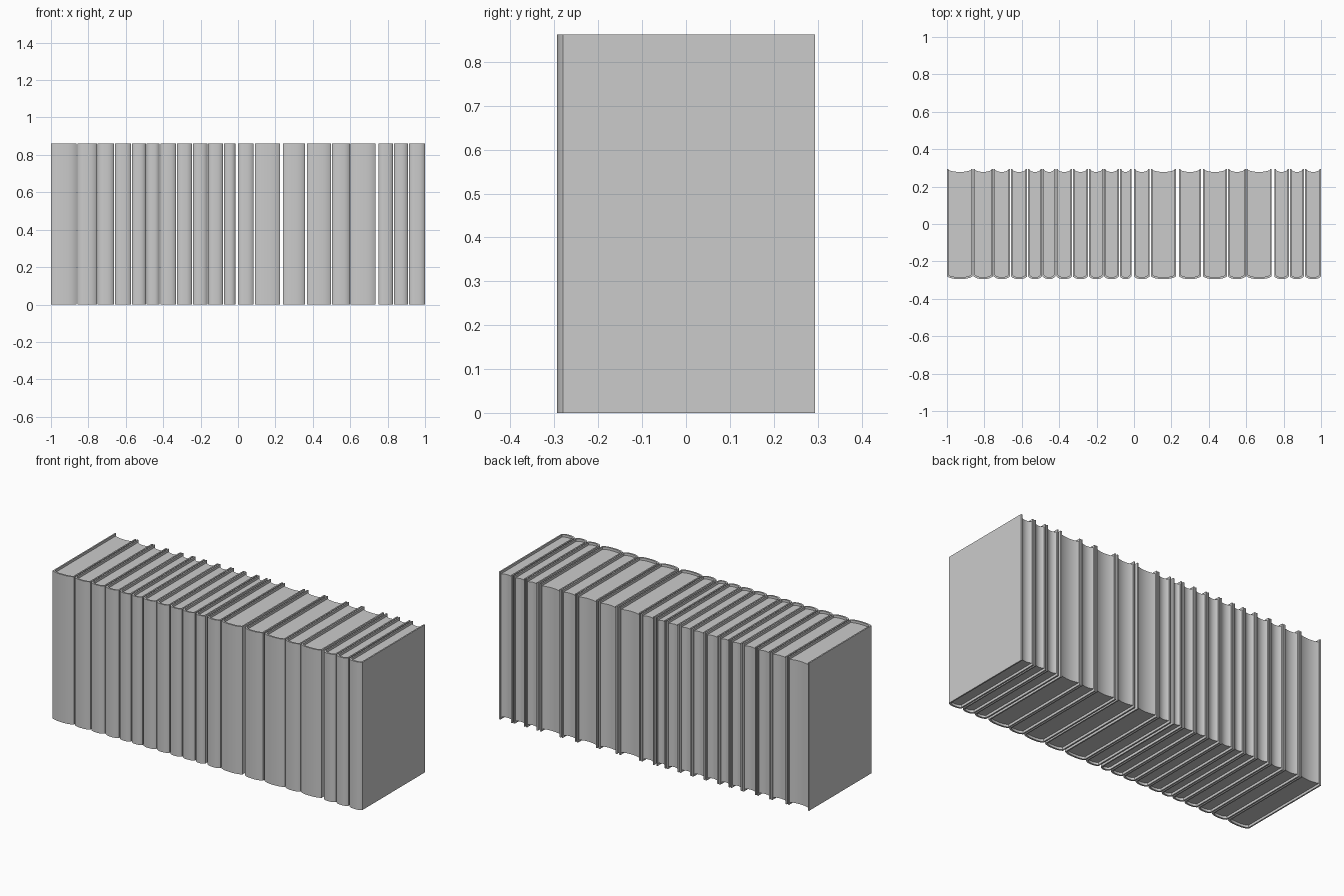
import bpy, bmesh, math

if "Cube" in bpy.data.objects:
    bpy.data.objects.remove(bpy.data.objects["Cube"])

# one plain grey for the whole row
grey = bpy.data.materials.new("plain grey")
grey.diffuse_color = (0.6, 0.6, 0.6, 1)
grey.use_nodes = True
grey.node_tree.nodes["Principled BSDF"].inputs["Base Color"].default_value = grey.diffuse_color

H = 0.862        # cover height
BACK = 0.294     # rear edge of the boards
BOARD = 0.008    # cover thickness
LIP = 0.014      # page block recess, top and bottom
SEG = 14

# left and right side of each book
BOOKS = [(-1.0, -.863), (-.857, -.755), (-.75, -.664), (-.658, -.571),
         (-.567, -.493), (-.488, -.420), (-.415, -.331), (-.327, -.246),
         (-.241, -.164), (-.160, -.081), (-.075, -.014), (0.0, .084),
         (.09, .225), (.24, .358), (.368, .498), (.503, .598),
         (.602, .736), (.75, .828), (.833, .908), (.915, 1.0)]


def arc(x0, x1, y, bulge, power):
    """Shallow curve from x0 to x1, pushed towards -y by bulge."""
    pts = []
    for i in range(SEG + 1):
        u = -math.cos(math.pi * i / SEG)
        pts.append(((x0 + x1) / 2 + (x1 - x0) / 2 * u,
                    y - bulge * (1 - abs(u) ** power)))
    return pts


def finish(bm, name):
    bmesh.ops.recalc_face_normals(bm, faces=bm.faces[:])
    me = bpy.data.meshes.new(name)
    bm.to_mesh(me)
    bm.free()
    me.materials.append(grey)
    ob = bpy.data.objects.new(name, me)
    bpy.context.collection.objects.link(ob)
    bpy.ops.object.select_all(action='DESELECT')
    ob.select_set(True)
    bpy.context.view_layer.objects.active = ob
    bpy.ops.object.shade_smooth_by_angle(angle=math.radians(35))
    return ob


def cover(name, x0, x1):
    """Two boards and a rounded spine: a thick U swept upwards."""
    t = BOARD
    outer = [(x0, BACK)] + arc(x0, x1, -.280, .014, 3) + [(x1, BACK)]
    inner = ([(x0 + t, BACK)] + arc(x0 + t, x1 - t, -.272, .012, 3)
             + [(x1 - t, BACK)])
    bm = bmesh.new()
    rings = [[bm.verts.new((x, y, z)) for x, y in path]
             for path, z in ((outer, 0), (outer, H), (inner, H), (inner, 0))]
    for k in range(4):
        a, b = rings[k], rings[(k + 1) % 4]
        for i in range(len(a) - 1):
            bm.faces.new((a[i], a[i + 1], b[i + 1], b[i]))
    for i in (0, -1):
        bm.faces.new([r[i] for r in rings])
    return finish(bm, name)


def pages(name, x0, x1):
    """Page block with a rounded spine side and a hollow fore edge."""
    a, b = x0 + BOARD, x1 - BOARD
    front = arc(a, b, -.272, .012, 3)
    rear = arc(a, b, .288, .010, 2)
    bm = bmesh.new()
    rows = [[bm.verts.new((x, y, z)) for x, y in path]
            for path, z in ((front, LIP), (front, H - LIP),
                            (rear, H - LIP), (rear, LIP))]
    for k in range(4):
        p, q = rows[k], rows[(k + 1) % 4]
        for i in range(SEG):
            bm.faces.new((p[i], p[i + 1], q[i + 1], q[i]))
    for i in (0, -1):
        bm.faces.new([r[i] for r in rows])
    return finish(bm, name)


for n, (left, right) in enumerate(BOOKS, 1):
    cover(f"book_cover_{n}", left, right)
    pages(f"page_block_{n}", left, right)
